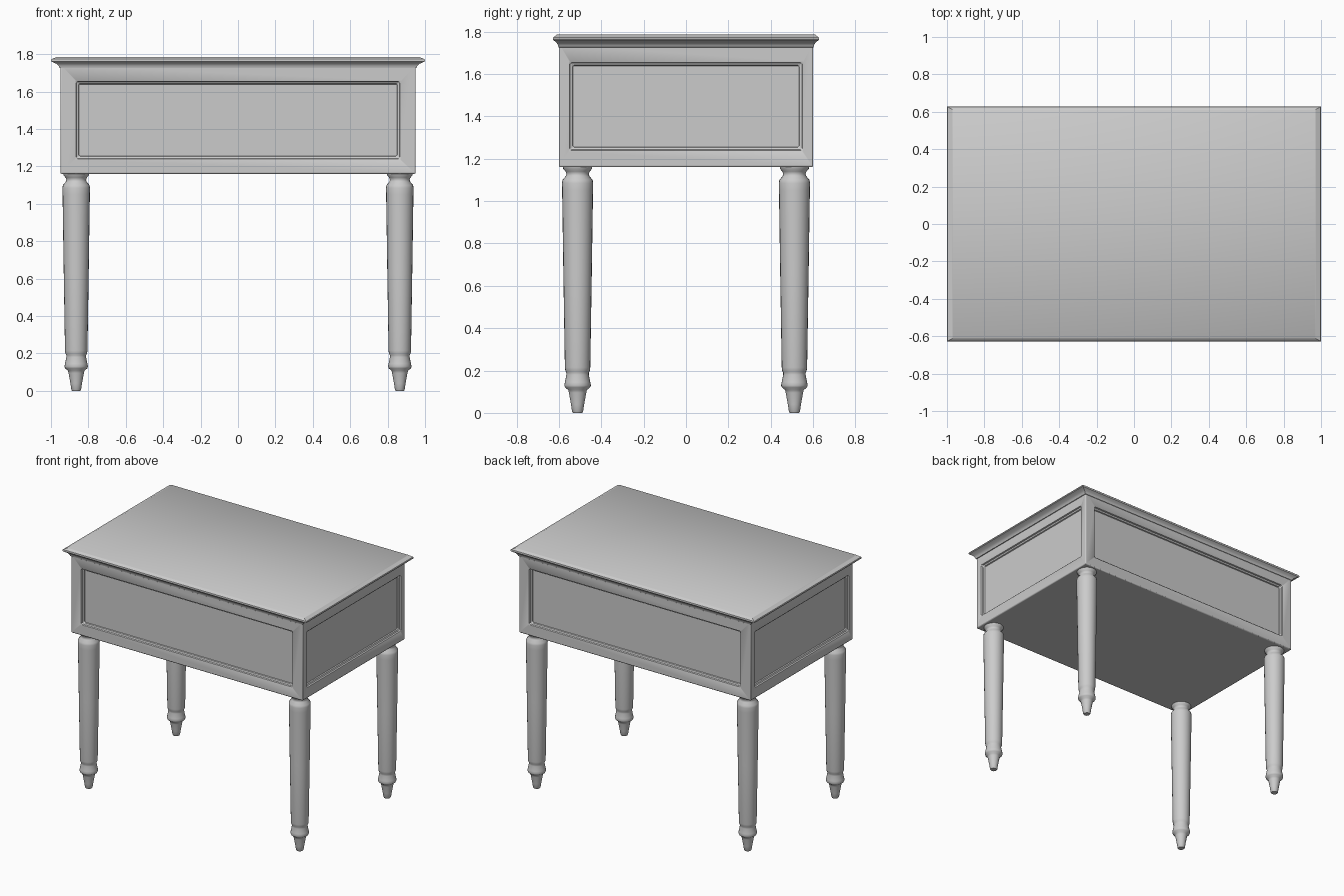
import bpy, bmesh, math
from mathutils import Vector, Matrix

if "Cube" in bpy.data.objects:
    bpy.data.objects.remove(bpy.data.objects["Cube"])


def finish(bm, name, bevel=0.0, angle=30):
    bmesh.ops.remove_doubles(bm, verts=bm.verts, dist=1e-5)
    bmesh.ops.recalc_face_normals(bm, faces=bm.faces)
    me = bpy.data.meshes.new(name)
    bm.to_mesh(me)
    bm.free()
    ob = bpy.data.objects.new(name, me)
    bpy.context.collection.objects.link(ob)
    bpy.ops.object.select_all(action='DESELECT')
    ob.select_set(True)
    bpy.context.view_layer.objects.active = ob
    bpy.ops.object.shade_smooth_by_angle(angle=math.radians(angle))
    if bevel:
        m = ob.modifiers.new("edge_round", 'BEVEL')
        m.width, m.segments, m.limit_method = bevel, 2, 'ANGLE'
        m.angle_limit = math.radians(80)
    return ob


def loft(bm, loops, cap_start=False, cap_end=False):
    rings = [[bm.verts.new(p) for p in loop] for loop in loops]
    for a, b in zip(rings, rings[1:]):
        for i in range(len(a)):
            j = (i + 1) % len(a)
            bm.faces.new((a[i], a[j], b[j], b[i]))
    if cap_start:
        bm.faces.new(rings[0][::-1])
    if cap_end:
        bm.faces.new(rings[-1])


def rect(x, y, z):
    return [(-x, -y, z), (x, -y, z), (x, y, z), (-x, y, z)]


BX, BY, Z0, Z1 = 0.95, 0.60, 1.16, 1.745

# Case body with a recessed moulded panel on each of its four sides
bm = bmesh.new()
for k in range(4):
    half, dist, pw = (BX, BY, 0.867) if k % 2 == 0 else (BY, BX, 0.55)
    rings = [(half, Z0, Z1, 0)]
    for inset, depth in ((0, 0), (0.003, 0.010), (0.013, 0.014), (0.016, 0.022)):
        rings.append((pw - inset, 1.24 + inset, 1.655 - inset, depth))
    rot = Matrix.Rotation(k * math.pi / 2, 3, 'Z')
    loft(bm, [[rot @ Vector((sx * w, d - dist, z))
               for sx, z in ((-1, lo), (1, lo), (1, hi), (-1, hi))]
              for w, lo, hi, d in rings], cap_end=True)
for z in (Z0, Z1):
    bm.faces.new([bm.verts.new(p) for p in rect(BX, BY, z)])
finish(bm, "case_body", bevel=0.007)

# Table top with a cove underneath and a sloped upper edge
profile = [(-0.01, 1.725), (0.10, 1.727), (0.18, 1.738), (0.40, 1.748),
           (0.75, 1.756), (0.95, 1.760), (1.0, 1.766), (0.95, 1.773),
           (0.45, 1.784), (0.36, 1.786)]
bm = bmesh.new()
loft(bm, [rect(BX + 0.05 * t, BY + 0.028 * t, z) for t, z in profile], True, True)
finish(bm, "table_top", angle=40)

# Turned legs
leg = [(0.022, 0), (0.026, 0.006), (0.031, 0.04), (0.041, 0.095), (0.044, 0.108),
       (0.059, 0.120), (0.063, 0.130), (0.060, 0.145), (0.053, 0.180),
       (0.053, 0.190), (0.058, 0.200), (0.060, 0.215), (0.067, 0.65),
       (0.073, 1.05), (0.074, 1.085), (0.071, 1.100), (0.056, 1.118),
       (0.053, 1.128), (0.057, 1.140), (0.068, 1.152), (0.070, 1.165)]
N = 24
for sy, end in ((-1, "front"), (1, "back")):
    for sx, side in ((-1, "left"), (1, "right")):
        bm = bmesh.new()
        loft(bm, [[(r * math.cos(2 * math.pi * i / N), r * math.sin(2 * math.pi * i / N), z)
                   for i in range(N)] for r, z in leg], True, True)
        ob = finish(bm, f"{end}_{side}_leg", angle=50)
        ob.location = (0.865 * sx, 0.512 * sy, 0)
